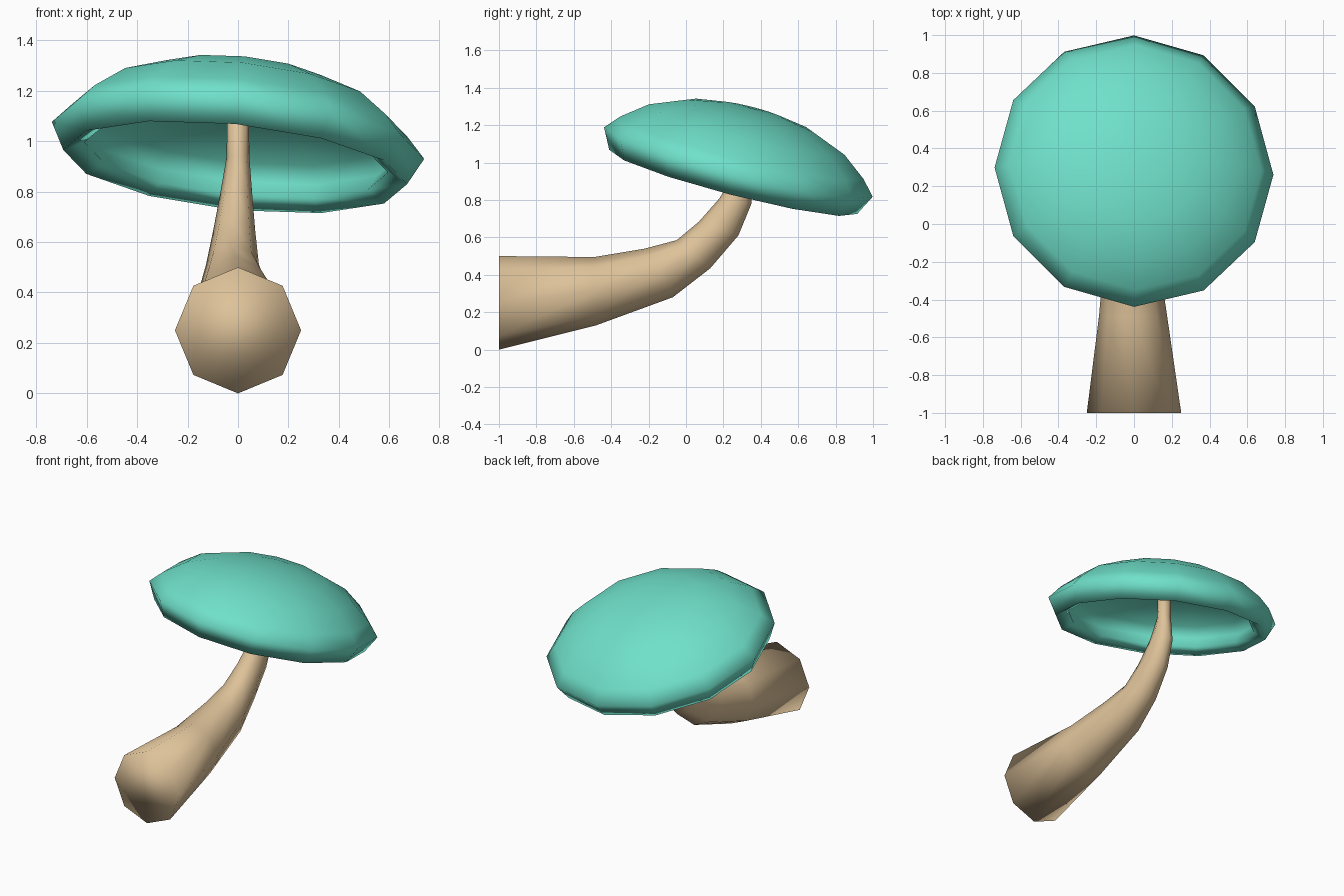
import bpy, bmesh, math
from mathutils import Vector

if "Cube" in bpy.data.objects:
    bpy.data.objects.remove(bpy.data.objects["Cube"])


def material(name, color):
    m = bpy.data.materials.new(name)
    m.diffuse_color = (*color, 1)
    m.use_nodes = True
    m.node_tree.nodes["Principled BSDF"].inputs["Base Color"].default_value = m.diffuse_color
    return m


def ring(bm, center, u, v, sides):
    angles = [2 * math.pi * i / sides for i in range(sides)]
    return [bm.verts.new(center + u * math.cos(a) + v * math.sin(a)) for a in angles]


def bridge(bm, a, b):
    n = len(a)
    for i in range(n):
        bm.faces.new((a[i], a[(i + 1) % n], b[(i + 1) % n], b[i]))


def finish(bm, name, mat):
    bmesh.ops.recalc_face_normals(bm, faces=bm.faces)
    for f in bm.faces:
        f.smooth = True
    me = bpy.data.meshes.new(name)
    bm.to_mesh(me)
    bm.free()
    me.materials.append(mat)
    ob = bpy.data.objects.new(name, me)
    bpy.context.collection.objects.link(ob)
    return ob


tan = material("stem_tan", (0.73, 0.54, 0.32))
teal = material("cap_teal", (0.16, 0.75, 0.59))

# Curved stem rings: upper and lower (y, z) edge points, x centre, half width
stem_rings = [
    ((-1.0, 0.5), (-1.0, 0.0), 0, 0.25),
    ((-0.49, 0.495), (-0.48, 0.13), -0.005, 0.18),
    ((-0.22, 0.54), (-0.07, 0.28), -0.015, 0.14),
    ((-0.05, 0.585), (0.13, 0.435), -0.022, 0.105),
    ((0.07, 0.685), (0.28, 0.61), -0.015, 0.083),
    ((0.18, 0.81), (0.35, 0.78), -0.007, 0.063),
    ((0.255, 0.94), (0.345, 0.94), 0, 0.045),
    ((0.27, 1.21), (0.35, 1.20), 0, 0.043),
]
bm = bmesh.new()
rings = []
for top, low, cx, half in stem_rings:
    t, l = Vector((cx, *top)), Vector((cx, *low))
    rings.append(ring(bm, (t + l) / 2, Vector((half, 0, 0)), (t - l) / 2, 8))
for a, b in zip(rings, rings[1:]):
    bridge(bm, a, b)
bm.faces.new(rings[0])
bm.faces.new(rings[-1])
finish(bm, "stem", tan)

# Tilted cap: (radius, height) profile from dome top, round the lip, to the underside
profile = [(0.17, 0.288), (0.35, 0.255), (0.54, 0.18), (0.67, 0.08), (0.742, 0),
           (0.685, -0.11), (0.605, -0.07), (0.64, -0.005), (0.59, 0.06),
           (0.48, 0.13), (0.31, 0.195), (0.15, 0.222)]
center = Vector((0, 0.28, 1.003))
v = Vector((0, 0.968, -0.25)).normalized()
u = Vector((0.995, -0.03, -0.098))
u = (u - v * u.dot(v)).normalized()
n = u.cross(v)
bm = bmesh.new()
rings = [ring(bm, center + n * h, u * r, v * r, 12) for r, h in profile]
for a, b in zip(rings, rings[1:]):
    bridge(bm, a, b)
for r, h in ((rings[0], 0.297), (rings[-1], 0.23)):
    apex = bm.verts.new(center + n * h)
    for i in range(12):
        bm.faces.new((r[i], r[(i + 1) % 12], apex))
finish(bm, "cap", teal)
